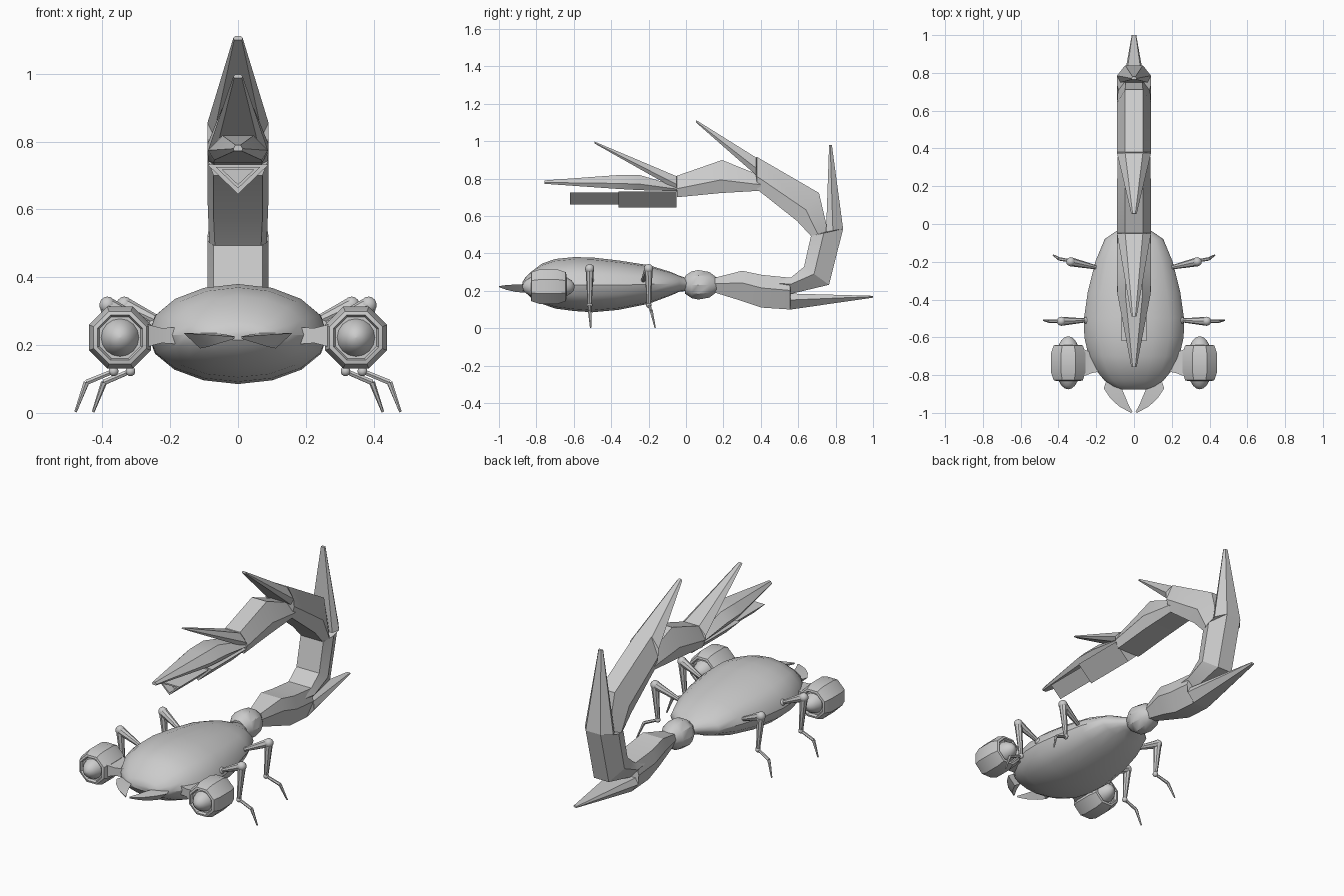
import bpy, bmesh, math
from mathutils import Vector

if "Cube" in bpy.data.objects:
    bpy.data.objects.remove(bpy.data.objects["Cube"])

grey = bpy.data.materials.new("light_grey")
grey.diffuse_color = (0.6, 0.6, 0.6, 1)
grey.use_nodes = True
grey.node_tree.nodes["Principled BSDF"].inputs["Base Color"].default_value = grey.diffuse_color


def finish(name, bm, angle=30):
    bmesh.ops.recalc_face_normals(bm, faces=bm.faces)
    me = bpy.data.meshes.new(name)
    bm.to_mesh(me)
    bm.free()
    ob = bpy.data.objects.new(name, me)
    bpy.context.collection.objects.link(ob)
    me.materials.append(grey)
    bpy.ops.object.select_all(action='DESELECT')
    ob.select_set(True)
    bpy.context.view_layer.objects.active = ob
    bpy.ops.object.shade_smooth_by_angle(angle=math.radians(angle))
    return ob


def add_loft(bm, rings):
    """Skin a list of closed rings and cap both ends."""
    vs = [[bm.verts.new(p) for p in r] for r in rings]
    n = len(vs[0])
    for a, b in zip(vs, vs[1:]):
        for i in range(n):
            j = (i + 1) % n
            bm.faces.new((a[i], a[j], b[j], b[i]))
    bm.faces.new(vs[0])
    bm.faces.new(vs[-1][::-1])


def loft(name, rings, angle=30):
    bm = bmesh.new()
    add_loft(bm, rings)
    return finish(name, bm, angle)


def lathe_y(center, profile, n, turn=0.0):
    """Rings around the y axis from (radius, y offset) pairs."""
    cx, cy, cz = center
    return [[(cx + r * math.cos(turn + math.tau * i / n), cy + d,
              cz + r * math.sin(turn + math.tau * i / n)) for i in range(n)]
            for r, d in profile]


def add_limb(bm, a, b, ra, rb, n=8):
    a, b = Vector(a), Vector(b)
    q = (b - a).to_track_quat('Z', 'Y')
    add_loft(bm, [[p + q @ Vector((r * math.cos(math.tau * i / n),
                                   r * math.sin(math.tau * i / n), 0))
                   for i in range(n)] for p, r in ((a, ra), (b, rb))])


def add_ball(bm, p, r):
    ret = bmesh.ops.create_uvsphere(bm, u_segments=10, v_segments=7, radius=r)
    bmesh.ops.translate(bm, verts=ret['verts'], vec=p)


# Body shell: y, half width, bottom z, top z, height of the widest line
shell = [(-.875, .07, .215, .245, .23), (-.86, .11, .195, .27, .23),
         (-.83, .155, .165, .30, .23), (-.77, .205, .13, .345, .23),
         (-.70, .24, .105, .37, .23), (-.60, .263, .092, .38, .23),
         (-.50, .265, .085, .378, .23), (-.36, .245, .098, .362, .23),
         (-.20, .205, .13, .337, .235), (-.08, .155, .175, .30, .235),
         (-.035, .09, .195, .28, .235), (.01, .045, .20, .265, .235)]
rings = []
for y, w, lo, hi, mid in shell:
    ring = []
    for i in range(16):
        t = math.tau * i / 16
        s = math.sin(t)
        ring.append((w * math.cos(t), y, mid + s * ((hi - mid) if s > 0 else (mid - lo))))
    rings.append(ring)
loft("body", rings, 32)

# Waist bead between body and tail
loft("waist", lathe_y((0, 0, .232), [(.05, -.005), (.075, .03), (.083, .065),
                                     (.072, .125), (.04, .165)], 10), 30)

# Mandibles, eyes and legs on both sides
for side, s in (("right", 1), ("left", -1)):
    fang = [(.15, -.84, .04, -.84, .235, .195), (.16, -.87, .063, -.875, .235, .19),
            (.127, -.92, .048, -.91, .233, .195), (.08, -.965, .03, -.955, .23, .205),
            (.016, -1.0, .008, -.995, .225, .218)]
    loft(side + "_mandible", [[(s * ox, oy, t), (s * ix, iy, t),
                               (s * (ox + ix) / 2, (oy + iy) / 2, b)]
                              for ox, oy, ix, iy, t, b in fang])

    c = (s * .348, -.735, .222)
    loft(side + "_eye_housing", lathe_y(c, [
        (.066, -.08), (.072, -.095), (.084, -.092), (.099, -.05), (.099, .05),
        (.084, .092), (.072, .095), (.066, .08)], 8, math.pi / 8), 20)
    dome = [(.066 * math.cos(a) + .002, .14 * math.sin(a))
            for a in [math.radians(-90 + 15 * k) for k in range(13)]]
    loft(side + "_eye_dome", lathe_y(c, dome, 16), 40)
    loft(side + "_eye_arm", [[(s * x, y, z) for y, z in
                              ((-.735 - hy, .228 - hz), (-.735 + hy, .228 - hz),
                               (-.735 + hy, .228 + hz), (-.735 - hy, .228 + hz))]
                             for x, hy, hz in ((.18, .045, .025), (.225, .055, .022),
                                               (.275, .075, .035))])

    for leg, pts in (
        ("front", [(.25, -.51, .255), (.385, -.515, .318), (.367, -.515, .123),
                   (.447, -.515, .09), (.479, -.51, .003)]),
        ("rear", [(.19, -.232, .25), (.335, -.20, .318), (.317, -.198, .123),
                  (.395, -.185, .09), (.427, -.165, .003)])):
        hip, knee, ankle, bend, tip = [(s * x, y, z) for x, y, z in pts]
        bm = bmesh.new()
        add_ball(bm, hip, .019)
        add_limb(bm, hip, knee, .01, .024)
        add_ball(bm, knee, .025)
        add_limb(bm, knee, ankle, .022, .011)
        add_ball(bm, ankle, .015)
        add_limb(bm, ankle, bend, .008, .009, 6)
        add_limb(bm, bend, tip, .009, .004, 6)
        finish(f"{side}_{leg}_leg", bm, 40)


def tail_part(name, stations):
    """Stations: inner edge (y, z), outer edge (y, z), half width."""
    rings = []
    for iy, iz, oy, oz, w in stations:
        a, b = Vector((0, iy, iz)), Vector((0, oy, oz))
        m = a.lerp(b, .4)
        rings.append([p + Vector((k * w, 0, 0)) for p, k in
                      ((a, .8), (m, 1), (b, .52), (b, -.52), (m, -1), (a, -.8))])
    loft(name, rings, 20)


# Four overlapping tail segments, each ending in a long spike
tail_part("tail_base_segment", [
    (.155, .27, .155, .19, .045), (.30, .307, .30, .145, .08),
    (.405, .285, .405, .11, .09), (.555, .27, .555, .10, .09),
    (.56, .185, .56, .10, .09), (1.0, .173, 1.0, .163, .012)])
tail_part("tail_rising_segment", [
    (.47, .274, .47, .19, .08), (.56, .27, .567, .185, .09),
    (.631, .328, .765, .232, .09), (.668, .493, .84, .531, .09),
    (.749, .515, .84, .531, .09), (.765, .98, .78, .98, .014)])
tail_part("tail_bend_segment", [
    (.668, .493, .76, .515, .085), (.594, .573, .711, .723, .09),
    (.38, .742, .38, .915, .09), (.375, .818, .375, .912, .09),
    (.053, 1.10, .055, 1.112, .014)])
tail_part("tail_upper_segment", [
    (.40, .735, .40, .815, .085), (.18, .722, .193, .899, .09),
    (-.048, .70, -.048, .815, .09), (-.05, .74, -.05, .812, .09),
    (-.49, .988, -.49, .998, .014)])
tail_part("tail_tip_spike", [
    (-.03, .732, -.03, .755, .088), (-.245, .738, -.245, .818, .09),
    (-.37, .745, -.37, .818, .088), (-.757, .772, -.757, .79, .014)])


# Triangular stinger barrel under the tail tip, with a recessed muzzle
def tri(y, w, top, low):
    return [(-w, y, top), (w, y, top), (0, y, low)]


loft("stinger_barrel", [tri(-.05, .09, .732, .645), tri(-.36, .09, .732, .645)])
loft("stinger_muzzle", [tri(-.34, .066, .725, .662), tri(-.62, .066, .725, .662),
                        tri(-.62, .046, .717, .674), tri(-.57, .046, .717, .674)])
